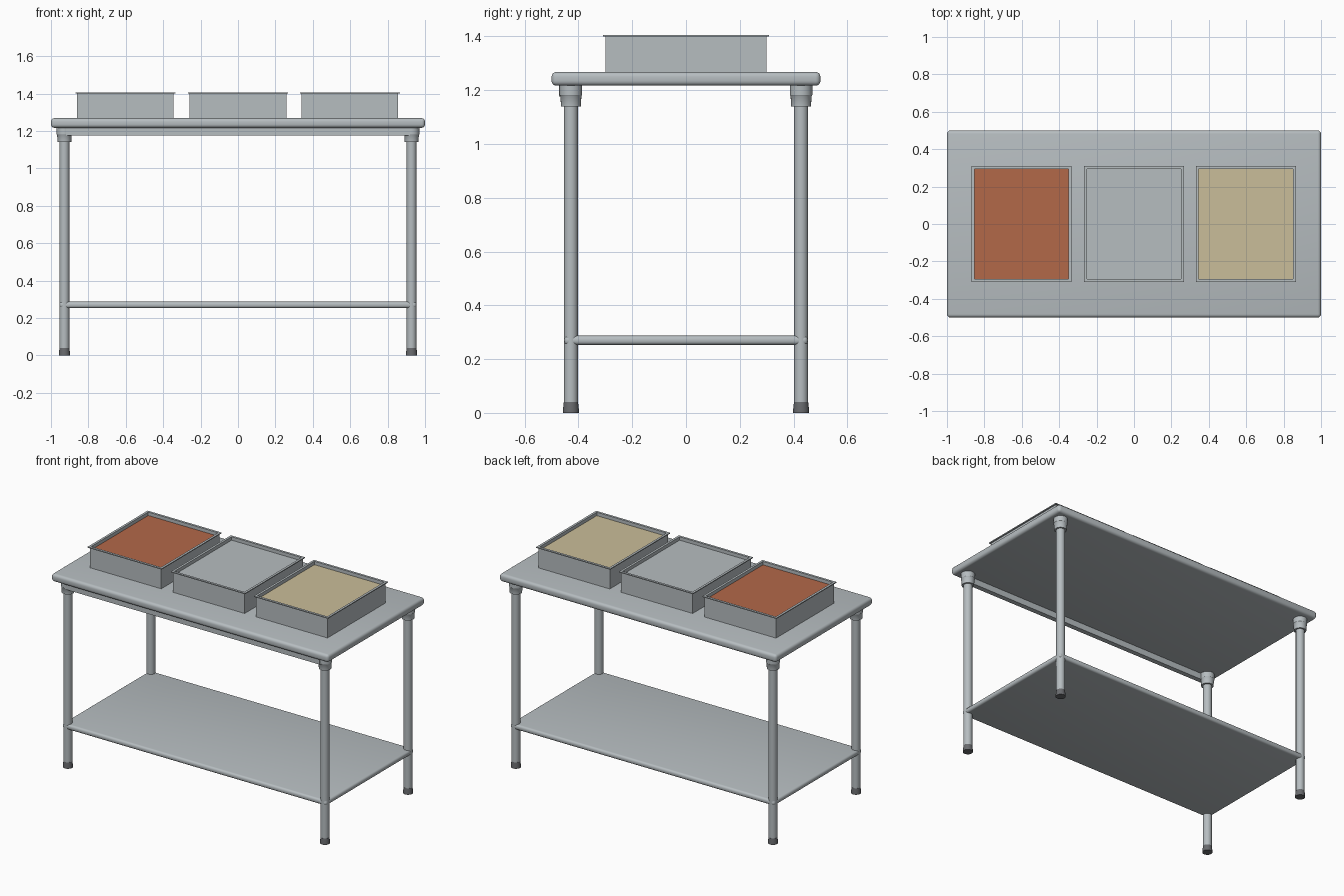
import bpy
import bmesh
import math

if "Cube" in bpy.data.objects:
    bpy.data.objects.remove(bpy.data.objects["Cube"])


def material(name, rgb):
    m = bpy.data.materials.new(name)
    m.diffuse_color = (*rgb, 1.0)
    m.use_nodes = True
    m.node_tree.nodes["Principled BSDF"].inputs["Base Color"].default_value = m.diffuse_color
    return m


STEEL = material("brushed steel", (0.47, 0.51, 0.53))
RUBBER = material("dark rubber", (0.14, 0.145, 0.155))
SAUCE = material("red sauce", (0.45, 0.138, 0.066))
GRAIN = material("pale grain", (0.59, 0.51, 0.32))


def finish(bm, name, mat, smooth=False):
    bmesh.ops.recalc_face_normals(bm, faces=bm.faces[:])
    mesh = bpy.data.meshes.new(name)
    bm.to_mesh(mesh)
    bm.free()
    mesh.materials.append(mat)
    ob = bpy.data.objects.new(name, mesh)
    bpy.context.collection.objects.link(ob)
    if smooth:
        bpy.ops.object.select_all(action='DESELECT')
        ob.select_set(True)
        bpy.context.view_layer.objects.active = ob
        bpy.ops.object.shade_smooth_by_angle(angle=math.radians(35))
    return ob


def slab(name, hx, hy, z0, z1, mat, bevel=0.0, x=0.0, y=0.0):
    """Box from half sizes and z range, with optional rounded edges."""
    bm = bmesh.new()
    bmesh.ops.create_cube(bm, size=1.0)
    for v in bm.verts:
        v.co = (x + v.co.x * 2 * hx, y + v.co.y * 2 * hy, z0 + (v.co.z + 0.5) * (z1 - z0))
    if bevel:
        bmesh.ops.bevel(bm, geom=bm.edges[:], offset=bevel, segments=4,
                        profile=0.5, affect='EDGES')
    return finish(bm, name, mat, smooth=bevel > 0)


def loft(name, rings, mat, smooth=False):
    """Skin a list of equal-length point rings and cap both ends."""
    bm = bmesh.new()
    loops = [[bm.verts.new(p) for p in ring] for ring in rings]
    for a, b in zip(loops, loops[1:]):
        for i in range(len(a)):
            j = (i + 1) % len(a)
            bm.faces.new((a[i], a[j], b[j], b[i]))
    bm.faces.new(loops[0])
    bm.faces.new(loops[-1])
    return finish(bm, name, mat, smooth)


def turned(name, x, y, profile, mat, sides=24):
    rings = [[(x + r * math.cos(2 * math.pi * i / sides),
               y + r * math.sin(2 * math.pi * i / sides), z) for i in range(sides)]
             for r, z in profile]
    return loft(name, rings, mat, smooth=True)


# Worktop, lower shelf and the rail under the front edge
slab("worktop", 1.0, 0.5, 1.217, 1.268, STEEL, bevel=0.018)
slab("lower_shelf", 0.953, 0.453, 0.253, 0.287, STEEL, bevel=0.014)
slab("front_rail", 0.92, 0.016, 1.177, 1.218, STEEL, y=-0.456)

# Legs with feet and sockets
for sx, side in ((-1, "left"), (1, "right")):
    for sy, end in ((-1, "front"), (1, "back")):
        x, y, tag = sx * 0.928, sy * 0.428, f"{end}_{side}"
        turned(f"leg_{tag}", x, y, [(0.026, 0.03), (0.026, 1.217)], STEEL)
        turned(f"foot_{tag}", x, y, [(0.030, 0.0), (0.030, 0.008), (0.0265, 0.04)], RUBBER)
        turned(f"socket_{tag}", x, y,
               [(0.037, 1.14), (0.039, 1.178), (0.042, 1.182), (0.042, 1.218)], STEEL)

# Three lipped trays and their contents
TRAY_HX, TRAY_HY = 0.258, 0.300
TRAY_PROFILE = [(0, 1.266), (0, 1.399), (0.009, 1.399), (0.009, 1.405),
                (-0.006, 1.405), (-0.006, 1.30)]
for x, tag, mat in ((-0.602, "left", SAUCE), (0.0, "middle", STEEL), (0.598, "right", GRAIN)):
    rings = [[(x + sx * (TRAY_HX + d), sy * (TRAY_HY + d), z)
              for sx, sy in ((-1, -1), (1, -1), (1, 1), (-1, 1))] for d, z in TRAY_PROFILE]
    loft(f"tray_{tag}", rings, STEEL)
    slab(f"tray_filling_{tag}", TRAY_HX - 0.006, TRAY_HY - 0.006, 1.29, 1.383, mat, x=x)
